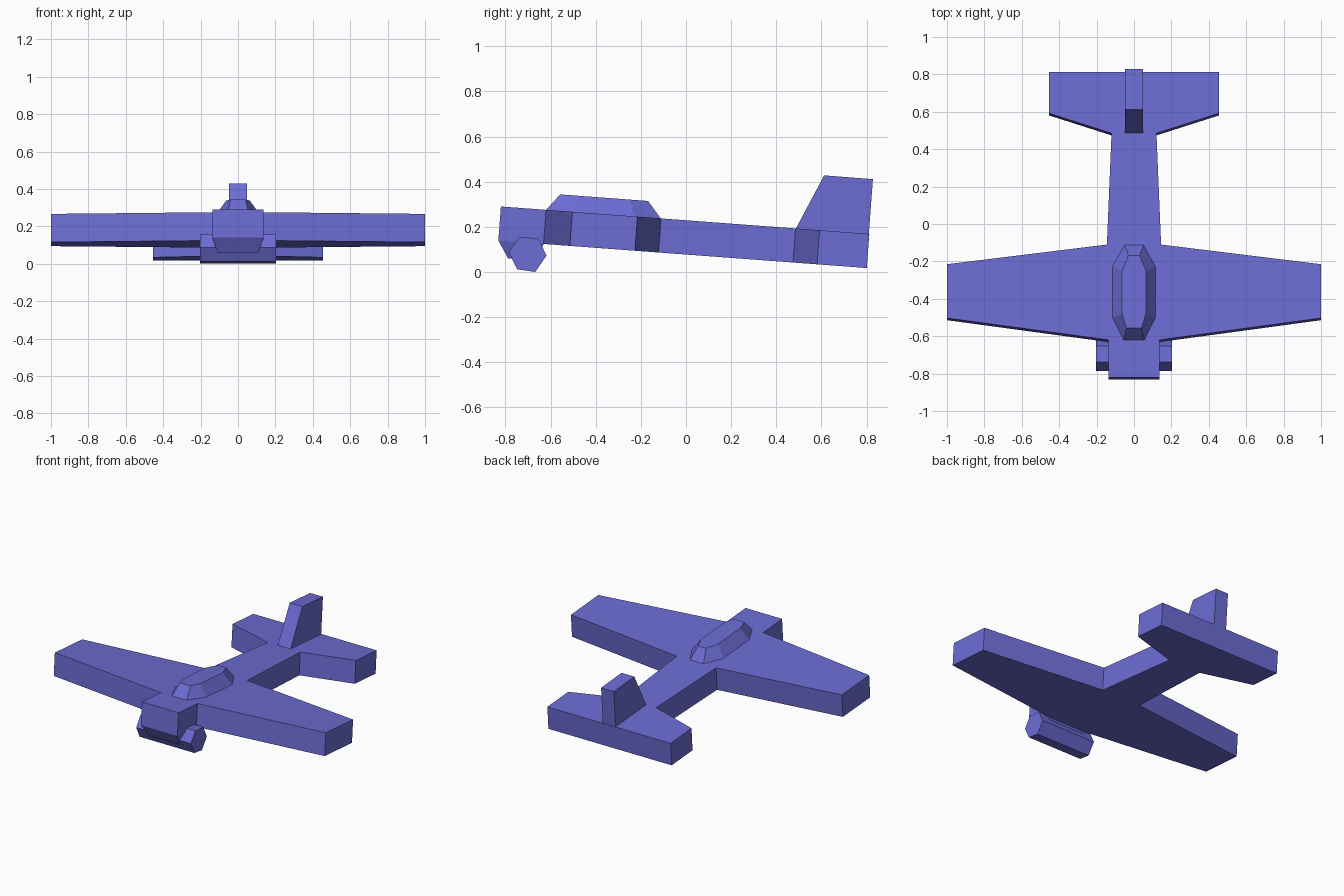
import bpy, bmesh

if "Cube" in bpy.data.objects:
    bpy.data.objects.remove(bpy.data.objects["Cube"])

paint = bpy.data.materials.new("blue_paint")
paint.diffuse_color = (0.15, 0.15, 0.66, 1)
paint.use_nodes = True
paint.node_tree.nodes["Principled BSDF"].inputs["Base Color"].default_value = paint.diffuse_color


def loft(name, ring_a, ring_b):
    """Solid between two matching rings of 3D points."""
    bm = bmesh.new()
    a = [bm.verts.new(p) for p in ring_a]
    b = [bm.verts.new(p) for p in ring_b]
    n = len(a)
    bm.faces.new(a)
    bm.faces.new(b[::-1])
    for i in range(n):
        j = (i + 1) % n
        bm.faces.new((a[j], a[i], b[i], b[j]))
    bmesh.ops.recalc_face_normals(bm, faces=bm.faces[:])
    mesh = bpy.data.meshes.new(name)
    bm.to_mesh(mesh)
    bm.free()
    mesh.materials.append(paint)
    obj = bpy.data.objects.new(name, mesh)
    bpy.context.collection.objects.link(obj)
    return obj


def side_profile(name, pts):
    """Profile of (y, z, half width), symmetric in x."""
    loft(name, [(w, y, z) for y, z, w in pts], [(-w, y, z) for y, z, w in pts])


def deck(y):
    """Height of the nose-up sloping top surface."""
    return 0.229 - 0.0745 * y


def mirrored(half):
    return half + [(-x, y) for x, y in reversed(half)]


# Airframe: fuselage, wings and tailplane as one tilted slab
outline = mirrored([(0.135, -0.82), (0.135, -0.62), (1.0, -0.503), (1.0, -0.215),
                    (0.145, -0.11), (0.12, 0.485), (0.455, 0.592), (0.455, 0.812)])
loft("airframe",
     [(x, y, deck(y)) for x, y in outline],
     [(x, y - 0.0113, deck(y) - 0.151) for x, y in outline])

# Chin under the nose
side_profile("nose_chin", [(-0.831, 0.139, 0.135), (-0.788, 0.06, 0.11),
                           (-0.66, 0.06, 0.11), (-0.63, 0.124, 0.135)])

# Tail fin
side_profile("tail_fin", [(0.487, deck(0.487), 0.047), (0.612, 0.428, 0.047),
                          (0.828, 0.411, 0.047), (0.81, deck(0.81), 0.047)])

# Six-sided wheel roller
side_profile("wheel_roller", [(y, z, 0.202) for y, z in (
    (-0.785, 0.088), (-0.748, 0.012), (-0.668, 0.0),
    (-0.618, 0.072), (-0.653, 0.148), (-0.739, 0.156))])

# Canopy: octagonal base tapering to a smaller flat roof
base = mirrored([(0.055, -0.62), (0.115, -0.5), (0.115, -0.228), (0.05, -0.112)])
roof = mirrored([(0.04, -0.557), (0.063, -0.48), (0.063, -0.25), (0.03, -0.168)])
loft("canopy",
     [(x, y, deck(y)) for x, y in base],
     [(x, y, deck(y) + 0.073) for x, y in roof])
